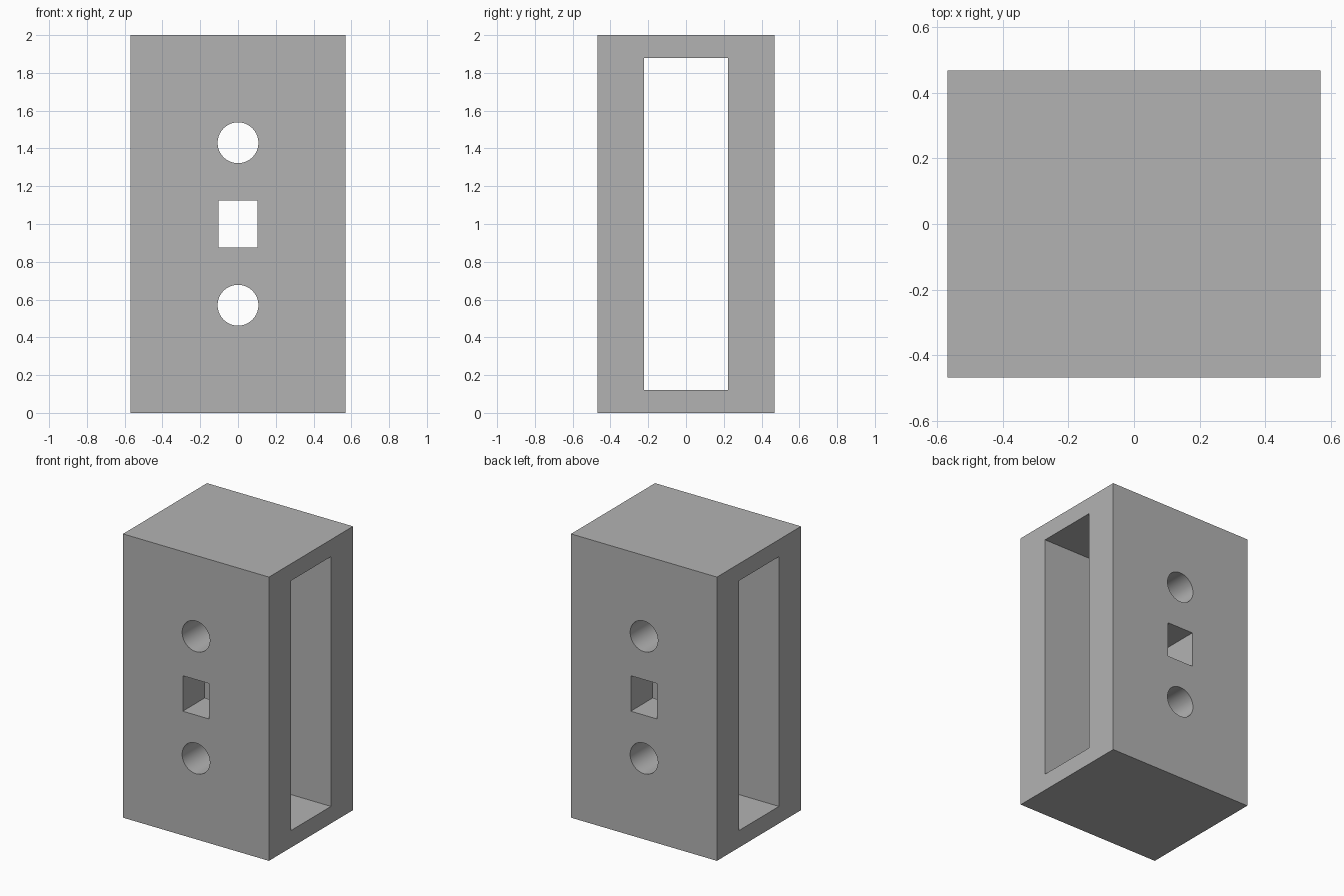
import bpy
import math

default = bpy.data.objects.get("Cube")
if default:
    bpy.data.objects.remove(default, do_unlink=True)

WIDTH, DEPTH, HEIGHT = 1.138, 0.936, 2.0
MID = HEIGHT / 2

grey = bpy.data.materials.new("plain grey")
grey.use_nodes = True
colour = (0.45, 0.45, 0.45, 1)
grey.diffuse_color = colour
grey.node_tree.nodes["Principled BSDF"].inputs["Base Color"].default_value = colour


def box(name, size, z=MID):
    bpy.ops.mesh.primitive_cube_add(size=1, location=(0, 0, z))
    obj = bpy.context.object
    obj.name = name
    obj.scale = size
    bpy.ops.object.transform_apply(location=True, rotation=False, scale=True)
    obj.data.materials.append(grey)
    return obj


def round_bar(name, radius, z):
    bpy.ops.mesh.primitive_cylinder_add(vertices=64, radius=radius, depth=DEPTH * 2,
                                        location=(0, 0, z), rotation=(math.pi / 2, 0, 0))
    obj = bpy.context.object
    obj.name = name
    obj.data.materials.append(grey)
    return obj


# Solid block
housing = box("housing", (WIDTH, DEPTH, HEIGHT))

# Side-to-side opening, then front-to-back square hole and two round holes
cutters = [
    box("side_opening_cutter", (WIDTH * 2, 0.445, 1.76)),
    box("square_hole_cutter", (0.206, DEPTH * 2, 0.25)),
    round_bar("upper_hole_cutter", 0.108, MID + 0.43),
    round_bar("lower_hole_cutter", 0.108, MID - 0.43),
]
for cutter in cutters:
    cut = housing.modifiers.new(cutter.name, "BOOLEAN")
    cut.operation = "DIFFERENCE"
    cut.solver = "EXACT"
    cut.object = cutter

# Apply the cuts and drop the cutters
bpy.ops.object.select_all(action="DESELECT")
housing.select_set(True)
bpy.context.view_layer.objects.active = housing
for cutter in cutters:
    bpy.ops.object.modifier_apply(modifier=cutter.name)
    bpy.data.objects.remove(cutter, do_unlink=True)

# Smooth hole walls, crisp edges
bpy.ops.object.shade_smooth_by_angle(angle=math.radians(30))
